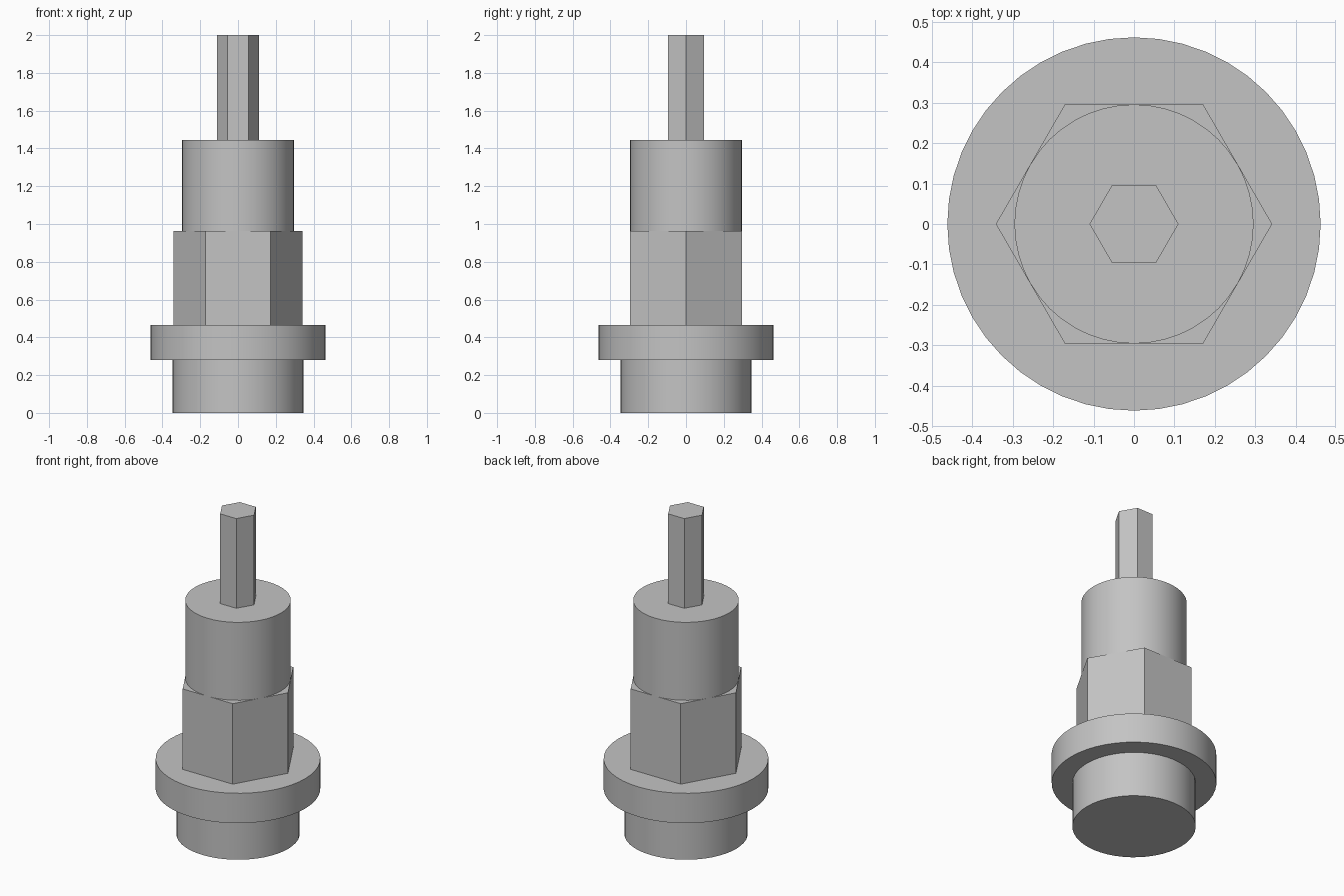
import bpy
import math

cube = bpy.data.objects.get("Cube")
if cube:
    bpy.data.objects.remove(cube, do_unlink=True)

# Single plain metal colour
GREY = (0.55, 0.55, 0.55, 1.0)
metal = bpy.data.materials.new("plain_grey_metal")
metal.use_nodes = True
metal.diffuse_color = GREY
metal.node_tree.nodes["Principled BSDF"].inputs["Base Color"].default_value = GREY


def prism(name, radius, bottom, top, sides):
    """Upright prism with a corner on the x axis; many sides give a smooth cylinder."""
    bpy.ops.mesh.primitive_cylinder_add(
        vertices=sides, radius=radius, depth=top - bottom,
        location=(0, 0, (bottom + top) / 2), rotation=(0, 0, math.pi / 2))
    obj = bpy.context.object
    obj.name = name
    obj.data.materials.append(metal)
    bpy.ops.object.transform_apply(location=True, rotation=True, scale=True)
    if sides > 6:
        bpy.ops.object.shade_smooth_by_angle(angle=math.radians(30))
    return obj


ROUND, HEX = 48, 6

# Stacked from the bottom up
prism("base_plug", 0.346, 0.0, 0.28, ROUND)
prism("flange", 0.462, 0.28, 0.465, ROUND)
prism("hex_body", 0.342, 0.465, 0.963, HEX)
prism("upper_barrel", 0.296, 0.963, 1.445, ROUND)
prism("hex_shank", 0.11, 1.445, 2.0, HEX)
